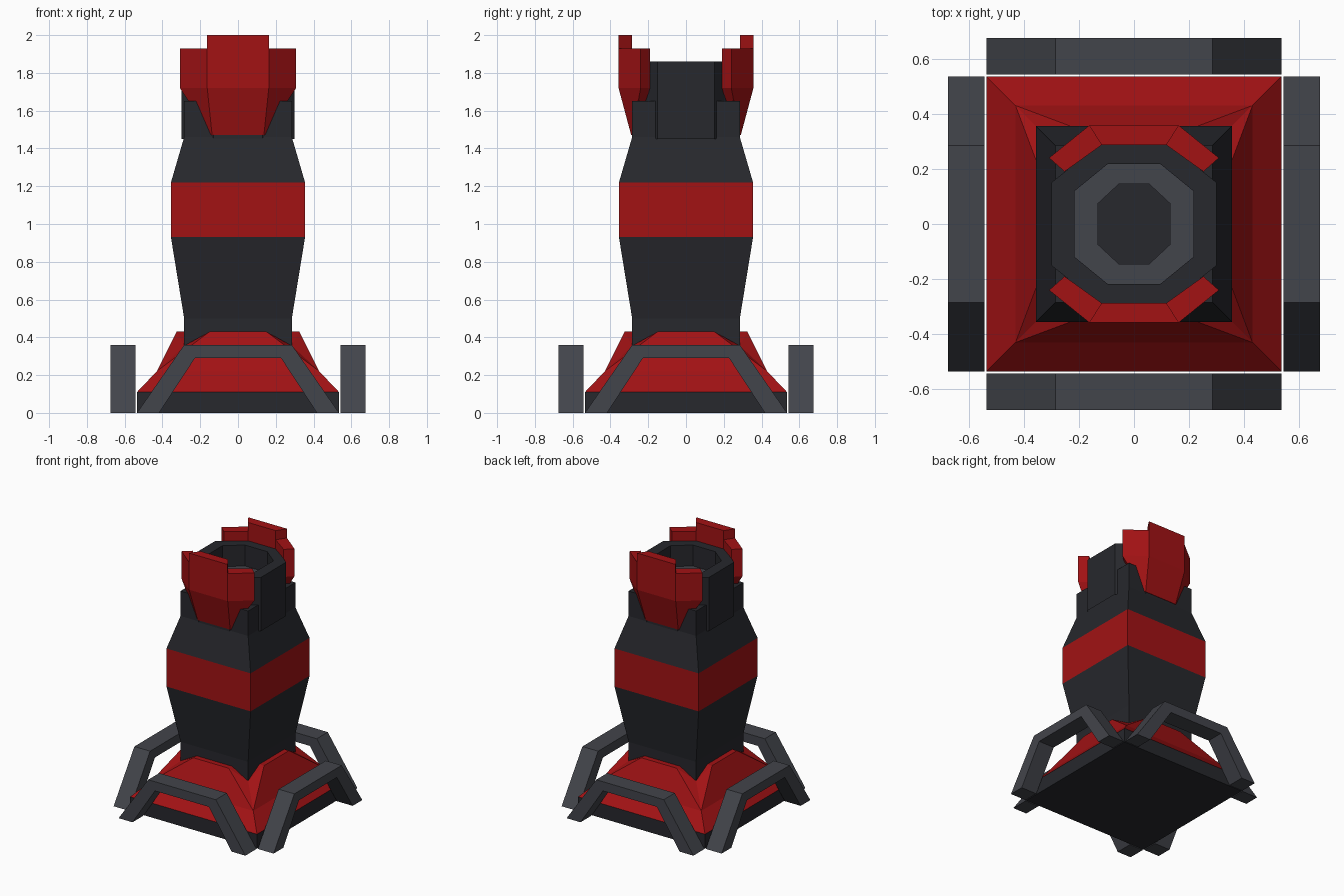
import bpy, bmesh
from math import radians
from mathutils import Matrix, Vector

if "Cube" in bpy.data.objects:
    bpy.data.objects.remove(bpy.data.objects["Cube"])


def material(name, rgb):
    m = bpy.data.materials.new(name)
    m.diffuse_color = (*rgb, 1)
    m.use_nodes = True
    m.node_tree.nodes["Principled BSDF"].inputs["Base Color"].default_value = m.diffuse_color
    return m


DARK = material("charcoal", (0.020, 0.021, 0.026))
GREY = material("slate", (0.055, 0.058, 0.070))
RED = material("red", (0.36, 0.006, 0.007))


def loft(name, rings, mat, turns=(0,), caps=(True, True), mirror=False):
    """Skin equal-sized rings of 3D points; repeat about z at the given angles."""
    bm = bmesh.new()
    for a in turns:
        rot = Matrix.Rotation(radians(a), 3, 'Z')
        for sx in ((1, -1) if mirror else (1,)):
            vs = [[bm.verts.new(rot @ Vector((sx * x, y, z))) for x, y, z in r] for r in rings]
            n = len(vs[0])
            for lo, hi in zip(vs, vs[1:]):
                for i in range(n):
                    j = (i + 1) % n
                    bm.faces.new((lo[i], lo[j], hi[j], hi[i]))
            if caps[0]:
                bm.faces.new(vs[0][::-1])
            if caps[1]:
                bm.faces.new(vs[-1])
            # Mirrored copies need their winding restored
    if not mirror:
        bmesh.ops.remove_doubles(bm, verts=bm.verts[:], dist=1e-4)
    bmesh.ops.recalc_face_normals(bm, faces=bm.faces[:])
    me = bpy.data.meshes.new(name)
    bm.to_mesh(me)
    bm.free()
    me.materials.append(mat)
    ob = bpy.data.objects.new(name, me)
    bpy.context.collection.objects.link(ob)
    return ob


def square(h, z):
    return [(-h, -h, z), (h, -h, z), (h, h, z), (-h, h, z)]


def octagon(hx, hy, cx, cy, z):
    return [(-cx, -hy, z), (cx, -hy, z), (hx, -cy, z), (hx, cy, z),
            (cx, hy, z), (-cx, hy, z), (-hx, cy, z), (-hx, -cy, z)]


def ring12(corner, zc, end, depth, ze):
    """Four corners, each side carrying a raised centre section."""
    pts = []
    for k in range(4):
        for x, y, z in [(-corner, -corner, zc), (-end, -depth, ze), (end, -depth, ze)]:
            for _ in range(k):
                x, y = -y, x
            pts.append((x, y, z))
    return pts


# Base slab and faceted skirt
loft("base_slab", [square(0.535, 0), square(0.535, 0.11)], DARK)
loft("base_skirt", [ring12(0.535, 0.11, 0.535, 0.535, 0.11),
                    ring12(0.43, 0.22, 0.43, 0.43, 0.22),
                    ring12(0.285, 0.355, 0.15, 0.325, 0.43),
                    ring12(0.28, 0.355, 0.15, 0.28, 0.43)], RED, caps=(False, False))

# Arched handles on all four sides
arch = [(-0.535, 0), (-0.285, 0.36), (0.285, 0.36), (0.535, 0),
        (0.418, 0), (0.228, 0.29), (-0.228, 0.29), (-0.418, 0)]
loft("side_handles", [[(x, y, z) for x, z in arch] for y in (-0.675, -0.542)],
     GREY, turns=(0, 90, 180, 270))

# Square tower with a red band and an open shoulder around the barrel
loft("tower_lower", [square(0.285, 0.3), square(0.285, 0.5), square(0.355, 0.93)], DARK, caps=(True, False))
loft("tower_band", [square(0.355, 0.93), square(0.355, 1.22)], RED, caps=(False, False))
loft("tower_upper", [square(0.355, 1.22), square(0.285, 1.46), square(0.285, 1.65),
                     square(0.2, 1.65)], DARK, caps=(False, False))

# Octagonal barrel with stepped bore
loft("barrel", [octagon(0.30, 0.287, 0.13, 0.15, 1.45), octagon(0.30, 0.287, 0.13, 0.15, 1.86),
                octagon(0.215, 0.218, 0.095, 0.12, 1.86), octagon(0.215, 0.218, 0.095, 0.12, 1.70)],
     DARK, caps=(False, False))
loft("bore_ring", [octagon(0.215, 0.218, 0.095, 0.12, 1.70), octagon(0.13, 0.145, 0.055, 0.075, 1.70)],
     GREY, caps=(False, False))
loft("bore_well", [octagon(0.13, 0.145, 0.055, 0.075, 1.70), octagon(0.13, 0.145, 0.055, 0.075, 1.5)],
     DARK, caps=(False, True))

# Red armour fins, front and back: centre plate plus angled wings
plate = [(-0.163, -0.357), (0.163, -0.357), (0.117, -0.287), (-0.117, -0.287)]
tip = [(-0.137, -0.29), (0.137, -0.29), (0.117, -0.27), (-0.117, -0.27)]
loft("fin_plates", [[(x, y, 1.47) for x, y in tip], [(x, y, 1.72) for x, y in plate],
                    [(x, y, 2.0) for x, y in plate]], RED, turns=(0, 180))
wing = [(0.163, -0.357), (0.308, -0.24), (0.252, -0.19), (0.117, -0.287)]
wing_tip = [(0.137, -0.29), (0.142, -0.286), (0.138, -0.27), (0.117, -0.27)]
loft("fin_wings", [[(x, y, 1.47) for x, y in wing_tip], [(x, y, 1.72) for x, y in wing],
                   [(x, y, 1.93) for x, y in wing]], RED, turns=(0, 180), mirror=True)
